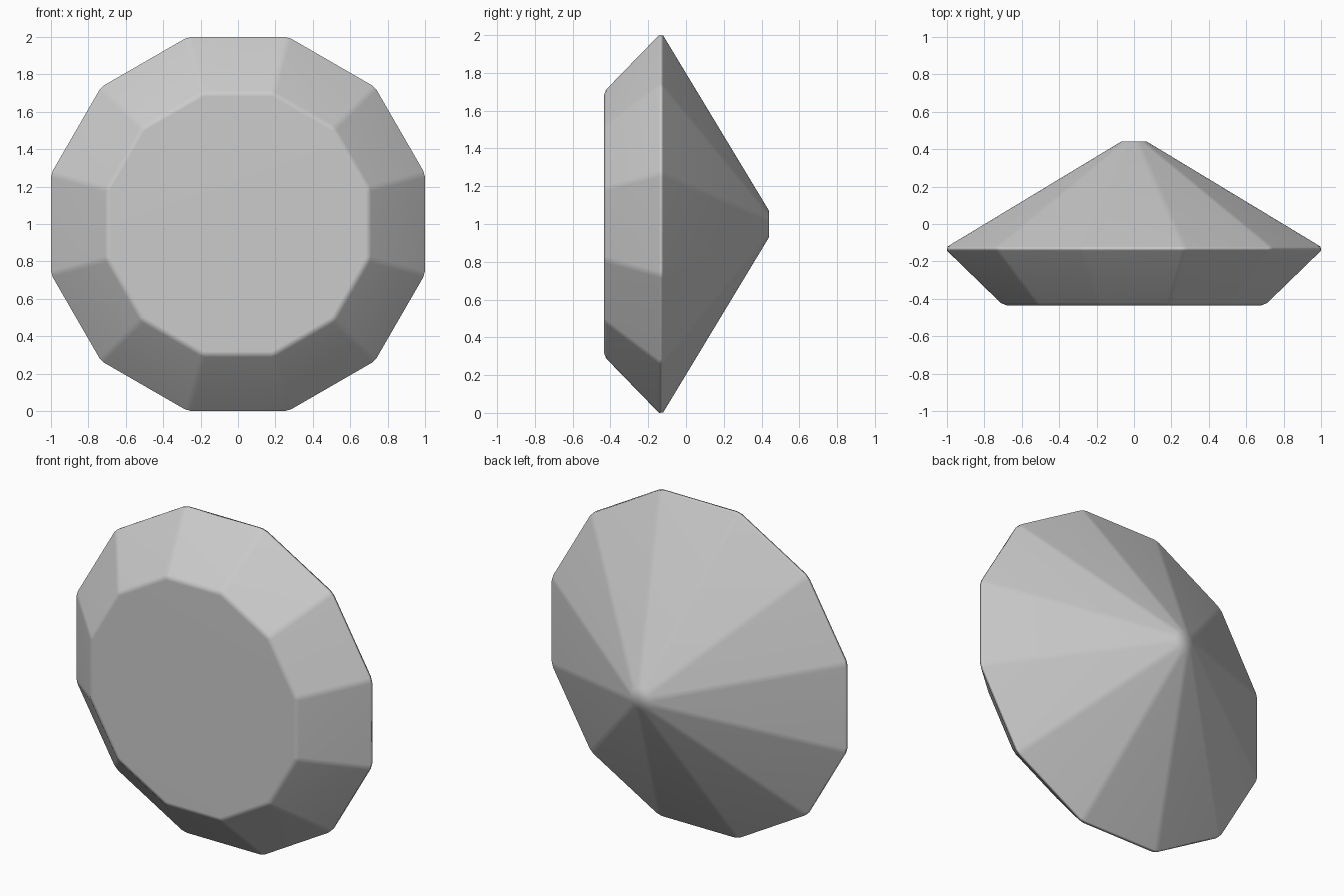
import bpy, bmesh, math

if "Cube" in bpy.data.objects:
    bpy.data.objects.remove(bpy.data.objects["Cube"])

SIDES = 12
bm = bmesh.new()


def ring(apothem, y):
    """Twelve-sided ring around the y axis, flat side up."""
    r = apothem / math.cos(math.pi / SIDES)
    angles = [2 * math.pi * (i + 0.5) / SIDES for i in range(SIDES)]
    return [bm.verts.new((r * math.cos(a), y, 1 + r * math.sin(a))) for a in angles]


# Table, girdle and pointed back of the cut stone
table = ring(0.699, -0.435)
girdle = ring(1.013, -0.13)
tip = bm.verts.new((0, 0.482, 1))
bm.faces.new(table)
for i in range(SIDES):
    j = (i + 1) % SIDES
    bm.faces.new((table[i], table[j], girdle[j], girdle[i]))
    bm.faces.new((girdle[i], girdle[j], tip))
bmesh.ops.recalc_face_normals(bm, faces=bm.faces)

# Small bevel along every facet edge
bmesh.ops.bevel(bm, geom=bm.edges[:], offset=0.018, offset_type='OFFSET',
                segments=1, profile=0.5, affect='EDGES', clamp_overlap=True)
for f in bm.faces:
    f.smooth = True

mesh = bpy.data.meshes.new("cut_gem")
bm.to_mesh(mesh)
bm.free()
gem = bpy.data.objects.new("cut_gem", mesh)
bpy.context.collection.objects.link(gem)

# Keep the large facets flat while the bevels shade smoothly
mod = gem.modifiers.new("facet_normals", 'WEIGHTED_NORMAL')
mod.keep_sharp = True
